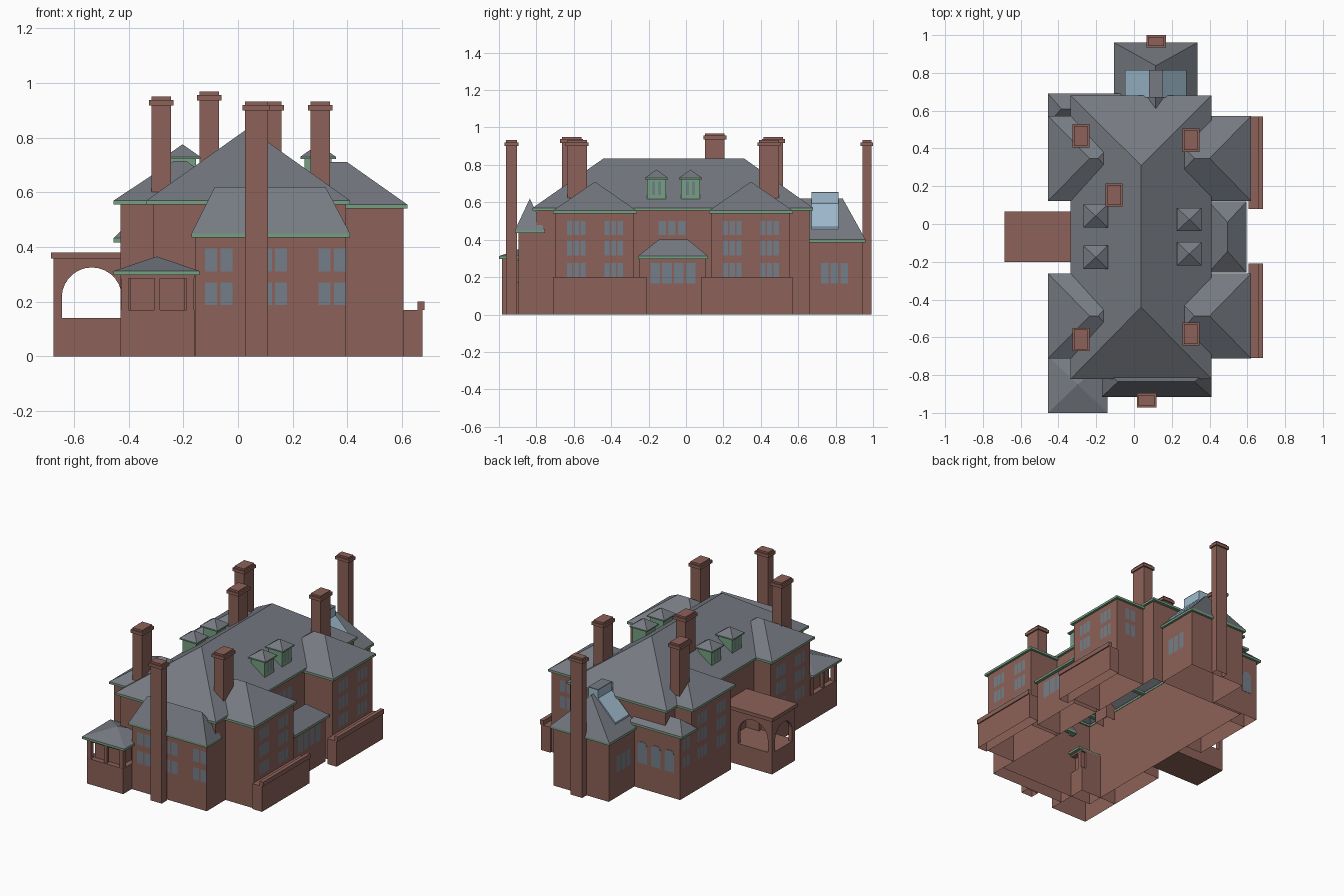
import bpy, math

cube = bpy.data.objects.get("Cube")
if cube:
    bpy.data.objects.remove(cube, do_unlink=True)


def material(name, r, g, b):
    m = bpy.data.materials.new(name)
    m.use_nodes = True
    m.diffuse_color = (r, g, b, 1)
    m.node_tree.nodes["Principled BSDF"].inputs["Base Color"].default_value = (r, g, b, 1)
    return m


BRICK = material("brick", .262, .121, .098)
SLATE = material("slate", .182, .197, .223)
TRIM = material("green_trim", .18, .35, .225)
GLASS = material("window_glass", .175, .21, .25)
SKY = material("skylight_glass", .35, .5, .62)


def build(name, mat, verts, faces):
    me = bpy.data.meshes.new(name)
    me.from_pydata(verts, [], faces)
    me.materials.append(mat)
    ob = bpy.data.objects.new(name, me)
    bpy.context.scene.collection.objects.link(ob)
    return ob


def boxes(name, mat, *spans, top=True, bottom=True):
    """One object made of boxes given as x0, x1, y0, y1, z0, z1."""
    verts, faces = [], []
    for x0, x1, y0, y1, z0, z1 in spans:
        n = len(verts)
        verts += [(x, y, z) for z in (z0, z1)
                  for x, y in ((x0, y0), (x1, y0), (x1, y1), (x0, y1))]
        if bottom:
            faces.append((n + 3, n + 2, n + 1, n))
        if top:
            faces.append((n + 4, n + 5, n + 6, n + 7))
        for i in range(4):
            j = (i + 1) % 4
            faces.append((n + i, n + j, n + 4 + j, n + 4 + i))
    return build(name, mat, verts, faces)


def walls(name, *spans):
    """Brick walls without floor or ceiling."""
    return boxes(name, BRICK, *spans, top=False, bottom=False)


def hip_roof(name, x0, x1, y0, y1, eave, top, a, b, along="x", trim=.015, w=.028):
    """Hipped roof shell with a ridge from a to b, on a green eave frame."""
    if along == "x":
        m = (y0 + y1) / 2
        ridge = [(a, m, top), (b, m, top)]
        faces = [(0, 1, 5, 4), (1, 2, 5), (2, 3, 4, 5), (3, 0, 4)]
    else:
        m = (x0 + x1) / 2
        ridge = [(m, a, top), (m, b, top)]
        faces = [(0, 1, 4), (1, 2, 5, 4), (2, 3, 5), (3, 0, 4, 5)]
    base = [(x0, y0, eave), (x1, y0, eave), (x1, y1, eave), (x0, y1, eave)]
    build(name, SLATE, base + ridge, faces)
    lo = eave - trim
    boxes(name + "_eave", TRIM, (x0, x1, y0, y0 + w, lo, eave), (x0, x1, y1 - w, y1, lo, eave),
          (x0, x0 + w, y0 + w, y1 - w, lo, eave), (x1 - w, x1, y0 + w, y1 - w, lo, eave))


def arch(name, mat, axis, u, width, z0, spring, v0, v1, steps=14):
    """Round-headed prism: profile in (u, z), extruded along the axis."""
    r = width / 2
    prof = [(u - r, z0), (u + r, z0)]
    prof += [(u + r * math.cos(math.pi * i / steps),
              spring + r * math.sin(math.pi * i / steps)) for i in range(steps + 1)]
    n = len(prof)
    verts = [(p, v, z) if axis == "y" else (v, p, z) for v in (v0, v1) for p, z in prof]
    faces = [tuple(range(n)), tuple(reversed(range(n, 2 * n)))]
    faces += [(i, n + i, n + (i + 1) % n, (i + 1) % n) for i in range(n)]
    if axis == "x":
        faces = [tuple(reversed(f)) for f in faces]
    return build(name, mat, verts, faces)


def panes(name, axis, side, wall, centres, rows, count, width, gap=.012):
    """Flat panes just proud of a wall facing along side * axis."""
    step = (width + gap) / count
    w = wall + side * .002
    verts, faces = [], []
    for c in centres:
        for z0, z1 in rows:
            for i in range(count):
                u0 = c - width / 2 + i * step
                quad = [(u0, z0), (u0 + step - gap, z0), (u0 + step - gap, z1), (u0, z1)]
                if (side > 0) == (axis == "y"):
                    quad.reverse()
                n = len(verts)
                verts += [(w, u, z) if axis == "x" else (u, w, z) for u, z in quad]
                faces.append((n, n + 1, n + 2, n + 3))
    build(name, GLASS, verts, faces)


def chimney(name, x, y, w, d, z0, top):
    def ring(grow, lo, hi):
        return (x - w / 2 - grow, x + w / 2 + grow, y - d / 2 - grow, y + d / 2 + grow, lo, hi)
    boxes(name + "_shaft", BRICK, ring(0, z0, top - .03), bottom=False)
    boxes(name + "_cap", BRICK, ring(.009, top - .032, top - .012), ring(0, top - .012, top))


# Main block
walls("main_walls", (-.31, .395, -.80, .66, 0, .56))
hip_roof("main_roof", -.335, .41, -.82, .68, .57, .835, -.44, .31, "y")

# Four wings
ROWS = [(.425, .5), (.315, .395), (.2, .275)]
for side, y in (("front", -.487), ("back", .347)):
    walls(side + "_left_wing", (.395, .605, y - .21, y + .21, 0, .545))
    hip_roof(side + "_left_wing_roof", .10, .62, y - .225, y + .225, .555, .71, .32, .40)
    panes(side + "_left_wing_windows", "x", 1, .605, (y - .1, y + .1), ROWS, 3, .1, .008)
    walls(side + "_right_wing", (-.43, -.31, y - .21, y + .21, 0, .56))
    hip_roof(side + "_right_wing_roof", -.455, .02, y - .225, y + .225, .57, .715, -.235, -.19)
    panes(side + "_right_wing_windows", "x", -1, -.43, (y - .1, y + .1), ROWS, 3, .1, .008)
panes("back_wing_end_windows", "y", 1, .557, (.5,), ROWS[:2], 2, .08)
panes("main_upper_windows", "x", 1, .395, (-.075,), ROWS[:1], 3, .145)

# Terrace walls with outer parapet
for side, y0, y1 in (("front", -.71, -.21), ("back", .08, .57)):
    boxes(side + "_terrace", BRICK, (.605, .675, y0, y1, 0, .17), bottom=False)
    boxes(side + "_parapet", BRICK, (.657, .682, y0, y1, .17, .2))

# Central bay
walls("bay_walls", (.395, .575, -.25, .105, 0, .3))
hip_roof("bay_roof", .395, .595, -.257, .118, .312, .4, -.145, .01, "y")
panes("bay_windows", "x", 1, .575, (-.07,), [(.165, .275)], 4, .24)

# Front block with its steep roof
walls("front_block", (-.157, .395, -.895, -.8, 0, .44))
hip_roof("front_block_roof", -.17, .41, -.915, -.755, .45, .62, -.085, .32)
panes("front_windows", "y", -1, -.895, (-.07, .13, .345),
      [(.31, .395), (.187, .27)], 2, .1)

# Back block with ridge skylight
walls("back_block", (-.09, .32, .66, .945, 0, .39))
hip_roof("back_block_roof", -.105, .335, .44, .96, .4, .62, .56, .838, "y")
for side, s, x in (("left", 1, .32), ("right", -1, -.09)):
    panes("back_block_windows_" + side, "x", s, x, (.793,), [(.165, .275)], 3, .145)
    edge = [(.115 + s * dx, y, z + lift) for lift in (-.03, .012)
            for dx, y, z in ((.03, .67, .59), (.163, .67, .457),
                             (.163, .815, .457), (.03, .815, .59))]
    faces = [(3, 2, 1, 0), (4, 5, 6, 7), (0, 1, 5, 4), (1, 2, 6, 5), (2, 3, 7, 6), (3, 0, 4, 7)]
    build("skylight_" + side, SKY, edge, faces if s > 0 else [f[::-1] for f in faces])
boxes("skylight_lantern", SKY, (.08, .153, .67, .815, .56, .65))
boxes("skylight_lantern_cap", SLATE, (.08, .153, .67, .815, .65, .656))

# Low corner block with round-headed windows
walls("corner_block", (-.43, -.31, .557, .675, 0, .42), (-.31, -.09, .66, .675, 0, .42))
hip_roof("corner_roof", -.455, -.06, .53, .69, .432, .505, -.385, -.1)
for i in range(3):
    arch("arched_window_%d" % i, GLASS, "y", -.35 + i * .1, .07, .17, .28, .674, .677)
panes("corner_side_windows", "x", -1, -.43, (.615,), ROWS[1:], 2, .07)

# Carriage porch, hollow with arched openings
porch = boxes("carriage_porch", BRICK, (-.675, -.31, -.19, .055, 0, .36))
cutters = [boxes("porch_hollow", BRICK, (-.65, -.33, -.165, .03, .14, .345)),
           arch("porch_arch_cutter", BRICK, "y", -.535, .22, .14, .215, -.3, .2),
           arch("porch_side_cutter", BRICK, "x", -.068, .18, .14, .215, -.8, -.6)]
for c in cutters:
    c.hide_render = True
    c.hide_viewport = True
    c.display_type = "WIRE"
    mod = porch.modifiers.new("opening", "BOOLEAN")
    mod.operation = "DIFFERENCE"
    mod.solver = "EXACT"
    mod.object = c
boxes("carriage_porch_cap", BRICK, (-.685, -.31, -.2, .065, .357, .38))

# Front corner porch: posts around a recessed brick core
boxes("corner_porch_base", BRICK, (-.43, -.16, -.985, -.697, 0, .17), bottom=False)
walls("corner_porch_core", (-.395, -.195, -.95, -.697, .17, .29))
posts = [(x - w, x + w, y - w, y + w, .17, .29)
         for x, y, w in ((-.415, -.97, .014), (-.295, -.97, .01), (-.175, -.97, .014),
                         (-.415, -.85, .01), (-.175, -.85, .01),
                         (-.415, -.72, .014), (-.175, -.72, .014))]
boxes("corner_porch_posts", BRICK, *posts)
boxes("corner_porch_beam", BRICK, (-.43, -.16, -.985, -.697, .285, .3))
hip_roof("corner_porch_roof", -.455, -.14, -1, -.70, .312, .365, -.298, -.297)

# Dormers
for i, (x, y, s) in enumerate(((.293, .024, 1), (.293, -.158, 1),
                               (-.203, .043, -1), (-.203, -.176, -1))):
    name = "dormer_%d" % i
    boxes(name, TRIM, (x - .05, x + .05, y - .05, y + .05, .615, .732))
    hip_roof(name + "_roof", x - .065, x + .065, y - .062, y + .062, .73, .775,
             x - .001, x + .001, trim=.008)
    panes(name + "_windows", "x", s, x + s * .05, (y,), [(.64, .71)], 2, .05, .016)

# Chimneys
for i, (x, y, top) in enumerate(((-.281, .467, .95), (-.281, -.611, .95), (-.105, .154, .968),
                                 (.301, .444, .932), (.301, -.582, .932))):
    chimney("chimney_%d" % i, x, y, .072, .105, .5, top)
chimney("front_chimney", .067, -.933, .084, .058, 0, .932)
chimney("back_chimney", .117, .967, .085, .048, 0, .932)
